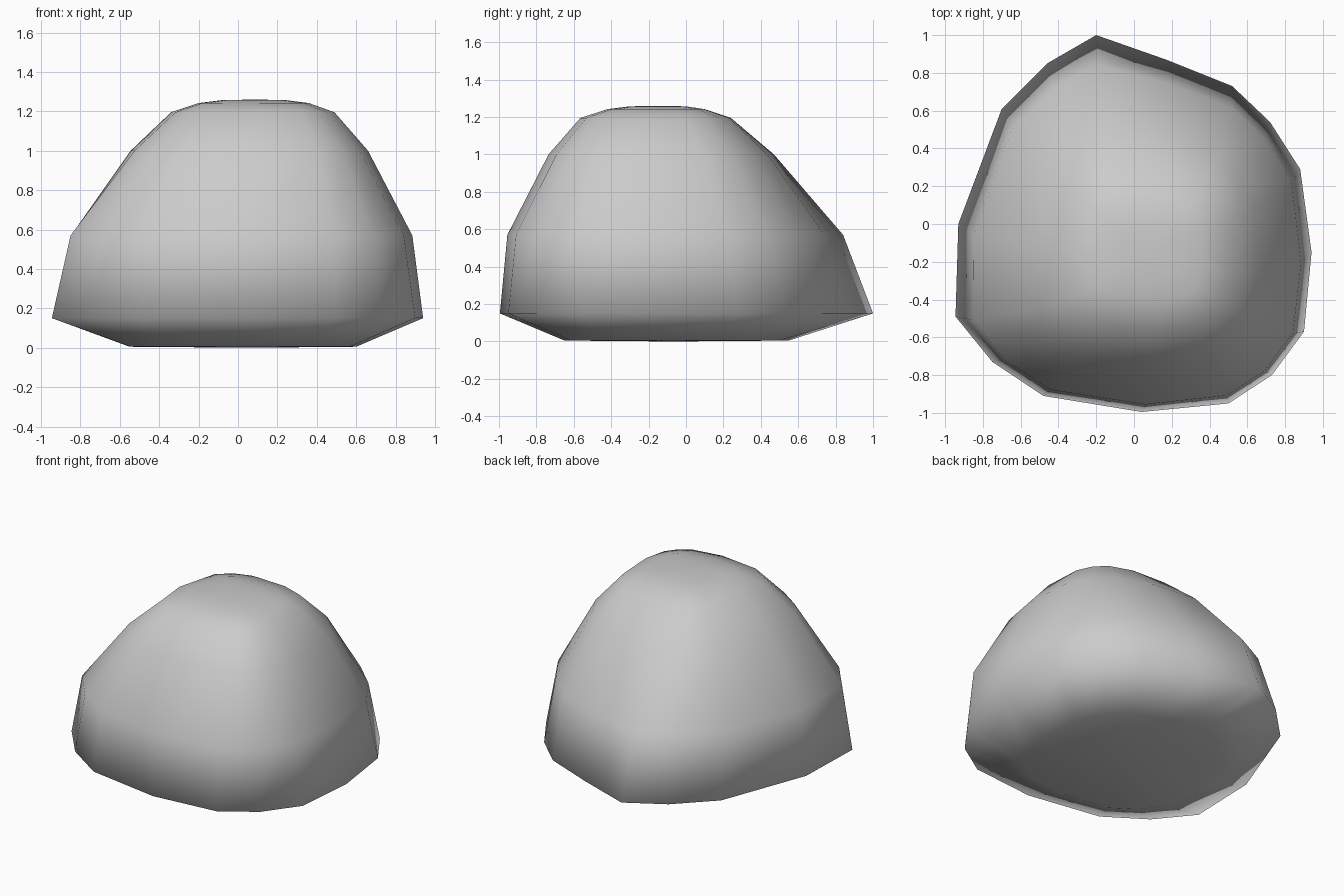
import bpy, bmesh, math

if "Cube" in bpy.data.objects:
    bpy.data.objects.remove(bpy.data.objects["Cube"])

# Widest outline of the rock, seen from above (anticlockwise)
outline = [(0.94, -0.15), (0.88, 0.29), (0.72, 0.54), (0.52, 0.73),
           (0.17, 0.87), (-0.20, 1.00), (-0.46, 0.85), (-0.70, 0.61),
           (-0.93, 0.00), (-0.945, -0.49), (-0.75, -0.73), (-0.48, -0.91),
           (0.04, -0.995), (0.50, -0.95), (0.73, -0.80), (0.90, -0.57)]

# Levels: height, x min, x max, y min, y max, blend toward a rounded square
levels = [(0.005, -0.55, 0.60, -0.65, 0.55, 0.3),
          (0.15, -0.945, 0.94, -0.995, 1.00, 0.0),
          (0.57, -0.85, 0.885, -0.955, 0.84, 0.15),
          (1.00, -0.545, 0.66, -0.735, 0.47, 0.55),
          (1.195, -0.34, 0.49, -0.565, 0.24, 0.8),
          (1.242, -0.20, 0.36, -0.42, 0.10, 0.9),
          (1.257, -0.08, 0.24, -0.30, 0.00, 1.0)]


def rounded(c):
    return math.copysign(abs(c) ** 0.7, c) if abs(c) > 1e-6 else 0.0


def ring_points(z, x0, x1, y0, y1, blend):
    pts = []
    for x, y in outline:
        u, v = x / 0.945, y
        a = math.atan2(v, u)
        u += (rounded(math.cos(a)) - u) * blend
        v += (rounded(math.sin(a)) - v) * blend
        pts.append((u, v))
    us, vs = [p[0] for p in pts], [p[1] for p in pts]

    def fit(t, lo, hi, a, b):
        return a + (t - lo) / (hi - lo) * (b - a)
    return [(fit(u, min(us), max(us), x0, x1),
             fit(v, min(vs), max(vs), y0, y1), z) for u, v in pts]


# Rock body: loft the levels and close both ends
bm = bmesh.new()
rings = [[bm.verts.new(p) for p in ring_points(*lv)] for lv in levels]
n = len(outline)
for low, high in zip(rings, rings[1:]):
    for i in range(n):
        j = (i + 1) % n
        bm.faces.new((low[i], low[j], high[j], high[i]))
for ring, z in ((rings[0], 0.0), (rings[-1], 1.26)):
    cx = sum(v.co.x for v in ring) / n
    cy = sum(v.co.y for v in ring) / n
    centre = bm.verts.new((cx, cy, z))
    for i in range(n):
        bm.faces.new((ring[i], ring[(i + 1) % n], centre))
bmesh.ops.recalc_face_normals(bm, faces=bm.faces)
for f in bm.faces:
    f.smooth = True
mesh = bpy.data.meshes.new("rock")
bm.to_mesh(mesh)
bm.free()
rock = bpy.data.objects.new("rock", mesh)
bpy.context.collection.objects.link(rock)
